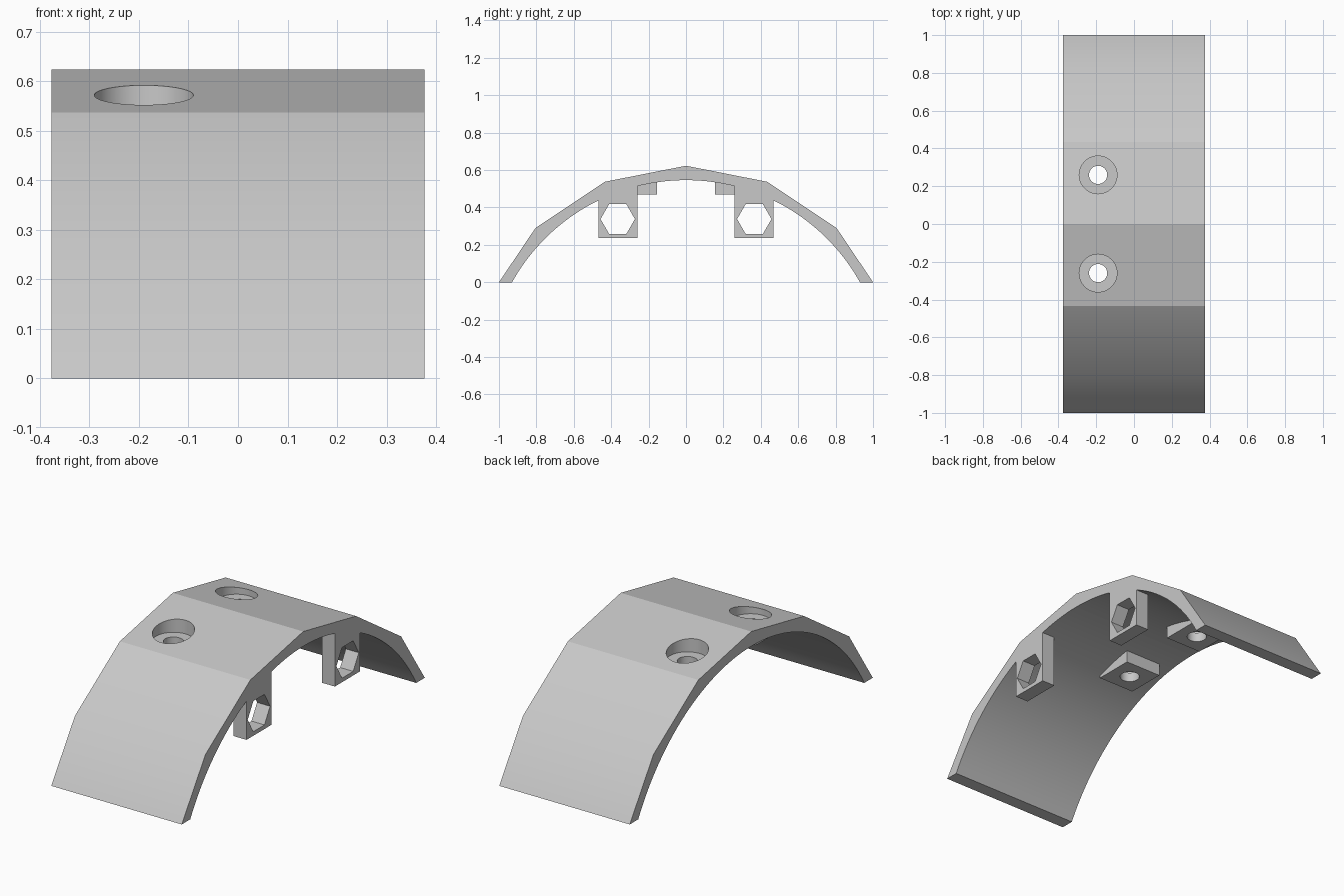
import bpy, bmesh, math
from mathutils import Matrix

cube = bpy.data.objects.get("Cube")
if cube:
    bpy.data.objects.remove(cube, do_unlink=True)

HALF = 0.376                     # half width of the arch along x
HOLE_X, HOLE_Y = -0.19, 0.26     # screw hole centres
LUG_Y, LUG_Z = 0.365, 0.338      # hexagonal opening centres

grey = bpy.data.materials.new("plain_grey")
grey.use_nodes = True
colour = (0.58, 0.58, 0.58, 1)
grey.diffuse_color = colour
grey.node_tree.nodes["Principled BSDF"].inputs["Base Color"].default_value = colour


def add(name, bm):
    bmesh.ops.recalc_face_normals(bm, faces=bm.faces)
    mesh = bpy.data.meshes.new(name)
    bm.to_mesh(mesh)
    bm.free()
    mesh.materials.append(grey)
    obj = bpy.data.objects.new(name, mesh)
    bpy.context.collection.objects.link(obj)
    return obj


def prism(name, profile, x0, x1):
    """Extrude a (y, z) outline along x."""
    bm = bmesh.new()
    face = bm.faces.new([bm.verts.new((x0, y, z)) for y, z in profile])
    ext = bmesh.ops.extrude_face_region(bm, geom=[face])
    moved = [v for v in ext["geom"] if isinstance(v, bmesh.types.BMVert)]
    bmesh.ops.translate(bm, vec=(x1 - x0, 0, 0), verts=moved)
    return add(name, bm)


def cylinder(name, radius, x, y, z0, z1):
    bm = bmesh.new()
    bmesh.ops.create_cone(bm, cap_ends=True, segments=64, radius1=radius, radius2=radius,
                          depth=z1 - z0, matrix=Matrix.Translation((x, y, (z0 + z1) / 2)))
    return add(name, bm)


def combine(target, other, operation):
    mod = target.modifiers.new("join", "BOOLEAN")
    mod.operation, mod.solver, mod.object = operation, "EXACT", other
    bpy.context.view_layer.objects.active = target
    bpy.ops.object.modifier_apply(modifier=mod.name)
    bpy.data.objects.remove(other, do_unlink=True)


# Arch shell: faceted outside, round inside
half_outer = [(1, 0), (0.805, 0.29), (0.435, 0.537)]
outer = [(-y, z) for y, z in half_outer] + [(0, 0.623)] + half_outer[::-1]
foot, crown = 0.93, 0.546
radius = (foot ** 2 + crown ** 2) / (2 * crown)
sweep = math.asin(foot / radius)
STEPS = 64
inner = []
for i in range(STEPS + 1):
    a = sweep * (1 - 2 * i / STEPS)
    inner.append((radius * math.sin(a), max(0, radius * math.cos(a) + crown - radius)))
arch = prism("arch_shell", outer + inner, -HALF, HALF)

for s in (-1, 1):
    # Hanging lug flush with the left end, with a hexagonal opening
    lug = prism("lug", [(s * y, z) for y, z in
                        ((0.26, 0.237), (0.467, 0.237), (0.467, 0.48), (0.26, 0.54))],
                HALF - 0.075, HALF)
    hexagon = [(s * LUG_Y + 0.092 * math.cos(k * math.pi / 3),
                LUG_Z + 0.092 * math.sin(k * math.pi / 3)) for k in range(6)]
    combine(lug, prism("hex_cutter", hexagon, 0.2, 0.5), "DIFFERENCE")
    combine(arch, lug, "UNION")

    # Screw block under the shell
    block = prism("screw_block", [(s * y, z) for y, z in
                                  ((0.155, 0.47), (0.365, 0.47), (0.365, 0.545), (0.155, 0.545))],
                  HOLE_X - 0.105, HOLE_X + 0.105)
    combine(arch, block, "UNION")

    # Counterbored screw hole
    combine(arch, cylinder("head_cutter", 0.1, HOLE_X, s * HOLE_Y, 0.52, 0.8), "DIFFERENCE")
    combine(arch, cylinder("shank_cutter", 0.048, HOLE_X, s * HOLE_Y, 0.4, 0.7), "DIFFERENCE")

# Smooth the curved faces, keep the upper ridges crisp
bpy.ops.object.select_all(action="DESELECT")
arch.select_set(True)
bpy.context.view_layer.objects.active = arch
bpy.ops.object.shade_smooth_by_angle(angle=math.radians(30))
verts = arch.data.vertices
for edge in arch.data.edges:
    if all(verts[i].co.z > 0.53 and min(abs(abs(verts[i].co.y) - r) for r in (0, 0.435)) < 0.001
           for i in edge.vertices):
        edge.use_edge_sharp = True
